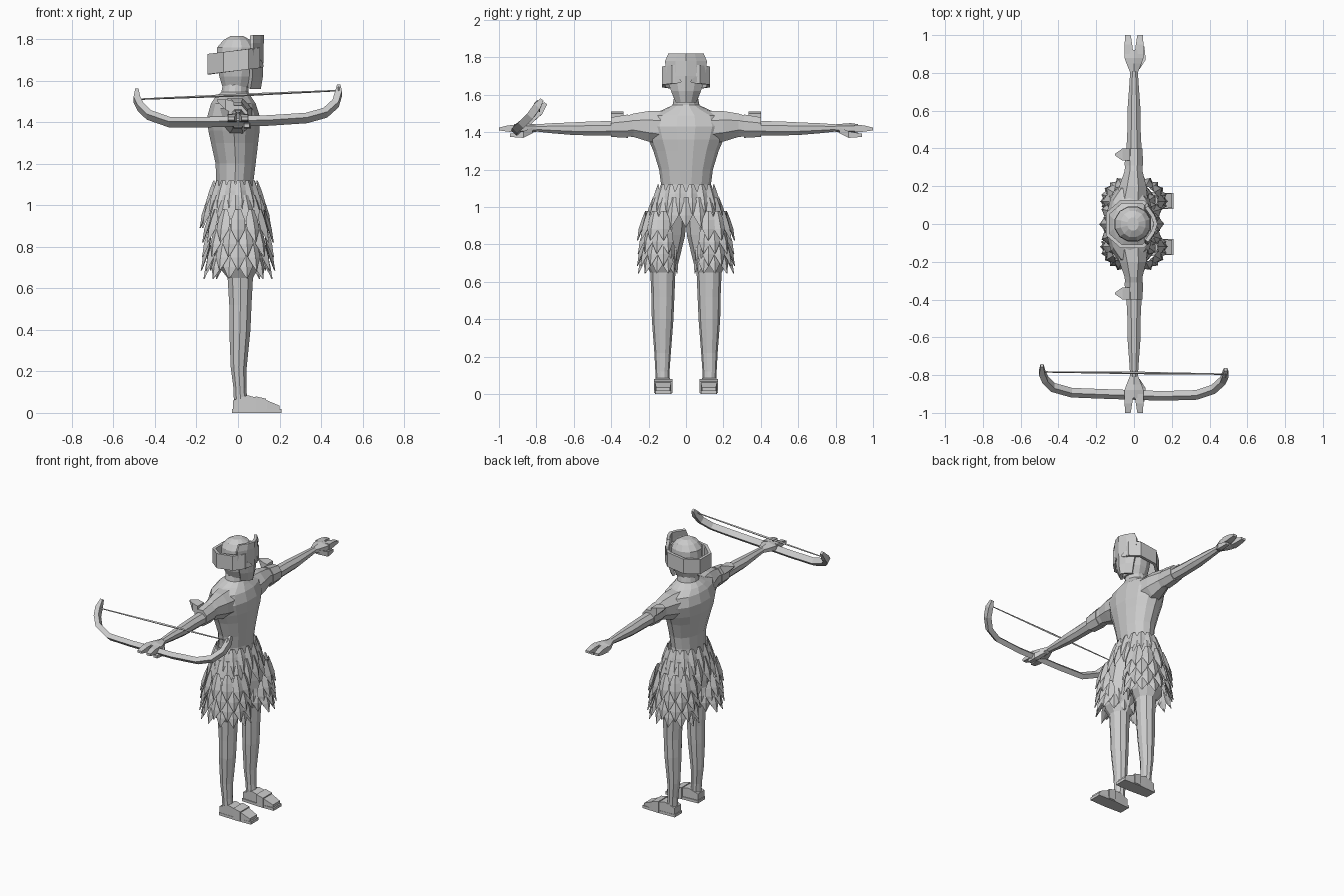
import bpy, bmesh, math
from mathutils import Vector

cube = bpy.data.objects.get("Cube")
if cube:
    bpy.data.objects.remove(cube, do_unlink=True)

grey = bpy.data.materials.new("plain grey")
grey.use_nodes = True
grey.diffuse_color = (0.6, 0.6, 0.6, 1)
grey.node_tree.nodes["Principled BSDF"].inputs["Base Color"].default_value = (0.6, 0.6, 0.6, 1)


def finish(name, bm):
    bmesh.ops.recalc_face_normals(bm, faces=bm.faces)
    mesh = bpy.data.meshes.new(name)
    bm.to_mesh(mesh)
    bm.free()
    mesh.materials.append(grey)
    obj = bpy.data.objects.new(name, mesh)
    bpy.context.collection.objects.link(obj)
    return obj


def bridge(bm, rings, caps=True):
    """Join rings of vertices into a tube."""
    n = len(rings[0])
    for low, high in zip(rings, rings[1:]):
        for i in range(n):
            j = (i + 1) % n
            bm.faces.new((low[i], low[j], high[j], high[i]))
    if caps:
        bm.faces.new(rings[0])
        bm.faces.new(rings[-1])


def loft(name, axis, rows, sides=10, side=1, box=False):
    """Rows hold the station and the low and high bounds on the other two axes."""
    bm = bmesh.new()
    rings = []
    for t, a0, a1, b0, b1 in rows:
        ring = []
        for i in range(sides):
            ang = math.tau * (i + 0.5) / sides
            grow = math.sqrt(2) if box else 1 / math.cos(math.pi / sides)
            co = [(a0 + a1) / 2 + math.cos(ang) * grow * (a1 - a0) / 2,
                  (b0 + b1) / 2 + math.sin(ang) * grow * (b1 - b0) / 2]
            co.insert(axis, t)
            ring.append(bm.verts.new((co[0], co[1] * side, co[2])))
        rings.append(ring)
    bridge(bm, rings)
    return finish(name, bm)


def upright(name, rows, sides=12):
    return loft(name, 2, [(z, x0, x1, -w, w) for z, x0, x1, w in rows], sides)


def sweep(name, path, width, depth):
    """Four-sided bar along a path, thinner at its ends."""
    bm = bmesh.new()
    pts = [Vector(p) for p in path]
    rings = []
    for i, p in enumerate(pts):
        d = (pts[min(i + 1, len(pts) - 1)] - pts[max(i - 1, 0)]).normalized()
        flat = Vector((0, 0.72, -0.69))
        u = (d.cross(flat)).normalized()
        v = d.cross(u).normalized()
        k = 0.5 if i in (0, len(pts) - 1) else 1
        rings.append([bm.verts.new(p + u * a * width * k + v * b * depth * k)
                      for a, b in ((-1, -1), (1, -1), (1, 1), (-1, 1))])
    bridge(bm, rings)
    return finish(name, bm)


# Torso, neck and head
upright("torso", [(1.02, -.10, .08, .15), (1.12, -.105, .075, .13), (1.2, -.108, .085, .14),
                  (1.3, -.13, .097, .17), (1.36, -.143, .104, .195), (1.43, -.147, .104, .22),
                  (1.49, -.13, .085, .2), (1.52, -.11, .065, .12), (1.545, -.08, .05, .07),
                  (1.6, -.07, .05, .06)], 14)
upright("head", [(1.57, -.075, .06, .06), (1.62, -.09, .08, .08), (1.7, -.103, .09, .093),
                 (1.76, -.1, .085, .09), (1.795, -.07, .06, .07), (1.815, -.035, .025, .035)])

# Tilted head band
bm = bmesh.new()
half = [(.105, .075), (.05, .128), (-.07, .128), (-.148, .06)]
loop = half + [(x, -y) for x, y in reversed(half)]
bridge(bm, [[bm.verts.new((x, y, z + x * .12)) for x, y in loop] for z in (1.648, 1.746)], False)
band = finish("head_band", bm)
band.modifiers.new("thickness", "SOLIDIFY").thickness = .02

# Mask: a curved shield with almond eyes
bm = bmesh.new()
grid = []
for z, x, w in ((1.56, .11, .055), (1.62, .12, .08), (1.7, .122, .105), (1.78, .124, .112), (1.82, .125, .095)):
    grid.append([bm.verts.new((x - .05 * abs(k) ** 1.6, k * w, z)) for k in (-1, -.5, 0, .5, 1)])
for low, high in zip(grid, grid[1:]):
    for i in range(4):
        bm.faces.new((low[i], low[i + 1], high[i + 1], high[i]))
mask = finish("mask", bm)
mask.modifiers.new("thickness", "SOLIDIFY").thickness = .02

for s, label in ((1, "left"), (-1, "right")):
    bm = bmesh.new()
    rings = []
    for lift in (0, .006):
        ring = []
        for i in range(8):
            a = math.tau * i / 8
            u, v = math.cos(a) * .027, math.sin(a) * .018 * (1 - .3 * abs(math.cos(a)))
            y, z = .05 + u, 1.68 + v + u * .35
            ring.append(bm.verts.new((.124 - .05 * (y / .1) ** 1.4 + lift, y * s, z)))
        rings.append(ring)
    bridge(bm, rings)
    finish(label + "_eye", bm)

    # Arm with hand, fingers and thumb
    loft(label + "_arm", 1, [(.1, -.11, .075, 1.33, 1.515), (.2, -.078, .065, 1.35, 1.513),
                             (.28, -.05, .045, 1.375, 1.5), (.4, -.04, .04, 1.383, 1.46),
                             (.5, -.035, .035, 1.383, 1.458), (.6, -.035, .035, 1.385, 1.453),
                             (.72, -.026, .026, 1.395, 1.448), (.81, -.02, .02, 1.405, 1.442)], 8, s)
    loft(label + "_palm", 1, [(.8, -.02, .02, 1.405, 1.44), (.85, -.04, .04, 1.398, 1.443),
                              (.88, -.05, .05, 1.395, 1.445), (.92, -.048, .048, 1.402, 1.44)], 6, s)
    for x in (-.027, .027):
        loft(label + "_finger", 1, [(.9, x - .024, x + .024, 1.4, 1.44),
                                    (.95, x * 1.1 - .02, x * 1.1 + .02, 1.403, 1.437),
                                    (1, x * 1.2 - .015, x * 1.2 + .015, 1.41, 1.425)], 4, s, True)
    loft(label + "_thumb", 1, [(.82, .005, .03, 1.395, 1.425), (.87, .03, .062, 1.37, 1.405),
                               (.94, .03, .055, 1.375, 1.392)], 4, s, True)

    # Arm band with a swept-back spike
    loft(label + "_arm_band", 1, [(.31, -.05, .048, 1.37, 1.495), (.4, -.045, .045, 1.375, 1.48)], 8, s)
    loft(label + "_arm_spike", 0, [(-.1, .362, .372, 1.5, 1.51), (-.06, .335, .4, 1.46, 1.51),
                                   (-.02, .335, .4, 1.44, 1.5)], 4, s, True)

    # Leg and sandalled foot
    loft(label + "_leg", 2, [(.06, -.02, .045, .09, .16), (.12, -.022, .04, .09, .162),
                             (.22, -.035, .042, .083, .167), (.4, -.042, .06, .07, .18),
                             (.52, -.042, .065, .065, .182), (.65, -.05, .072, .06, .187),
                             (.7, -.09, .1, .045, .215), (.85, -.1, .1, .01, .22),
                             (1.05, -.1, .085, 0, .15)], 10, s)
    loft(label + "_foot", 0, [(-.025, .09, .16, .01, .06), (.045, .085, .163, .01, .085),
                              (.14, .08, .165, .01, .06), (.2, .085, .16, .01, .035)], 4, s, True)
    loft(label + "_sole", 0, [(-.03, .085, .162, 0, .018), (.1, .077, .167, 0, .018),
                              (.21, .08, .163, 0, .018)], 4, s, True)
    loft(label + "_strap", 0, [(.085, .073, .17, .005, .08), (.135, .073, .17, .005, .068)], 4, s, True)

# Leaf skirt
skirt = bmesh.new()


def leaf(base, out, length, flare):
    """Ridged pointed leaf hanging from its base and curving outward."""
    across = Vector((-out.y, out.x, 0))
    rings = []
    for t, w, lift in ((0, .014, 0), (.3, .033, .012), (.6, .034, .014), (.85, .014, .005), (1, .001, 0)):
        mid = base + out * flare * t ** 1.5 + Vector((0, 0, -length * t))
        rings.append([skirt.verts.new(mid + across * w), skirt.verts.new(mid + out * (lift + .003)),
                      skirt.verts.new(mid - across * w), skirt.verts.new(mid - out * .003)])
    bridge(skirt, rings)


for row, (z, rx, ry) in enumerate(((1.12, .105, .15), (1.05, .125, .175))):
    for i in range(16):
        a = math.tau * (i + .5 * (row + 1)) / 16
        out = Vector((math.cos(a) / rx, math.sin(a) / ry, 0)).normalized()
        leaf(Vector((math.cos(a) * rx - .012, math.sin(a) * ry, z)), out, .16, .045)

for s in (1, -1):
    for row, (z, rx) in enumerate(((.98, .125), (.91, .132), (.845, .132), (.79, .125))):
        for i in range(12):
            a = math.tau * (i + .5 * (row % 2)) / 12
            inner = math.sin(a) < -.4
            if inner and row < 2:
                continue
            ry = .055 if math.sin(a) < 0 else .095
            out = Vector((math.cos(a), math.sin(a) * s, 0))
            leaf(Vector((math.cos(a) * rx, (.12 + math.sin(a) * ry) * s, z)), out,
                 .145 if row == 3 else .16, .02 if inner else .045)
finish("leaf_skirt", skirt)

# Bow with its string
sweep("bow", [(-.487, -.75, 1.555), (-.487, -.785, 1.51), (-.47, -.825, 1.475), (-.43, -.865, 1.435),
              (-.33, -.893, 1.4), (-.15, -.9, 1.4), (0, -.905, 1.405), (.15, -.91, 1.408), (.33, -.905, 1.42),
              (.42, -.875, 1.445), (.47, -.83, 1.49), (.485, -.795, 1.54), (.485, -.77, 1.575)], .016, .02)
sweep("bow_string", [(-.485, -.783, 1.51), (0, -.788, 1.53), (.485, -.795, 1.552)], .005, .005)
for x, y, z in ((-.485, -.783, 1.51), (.485, -.795, 1.552)):
    sweep("string_knot", [(x - .008, y, z), (x, y, z), (x + .008, y, z)], .014, .014)
